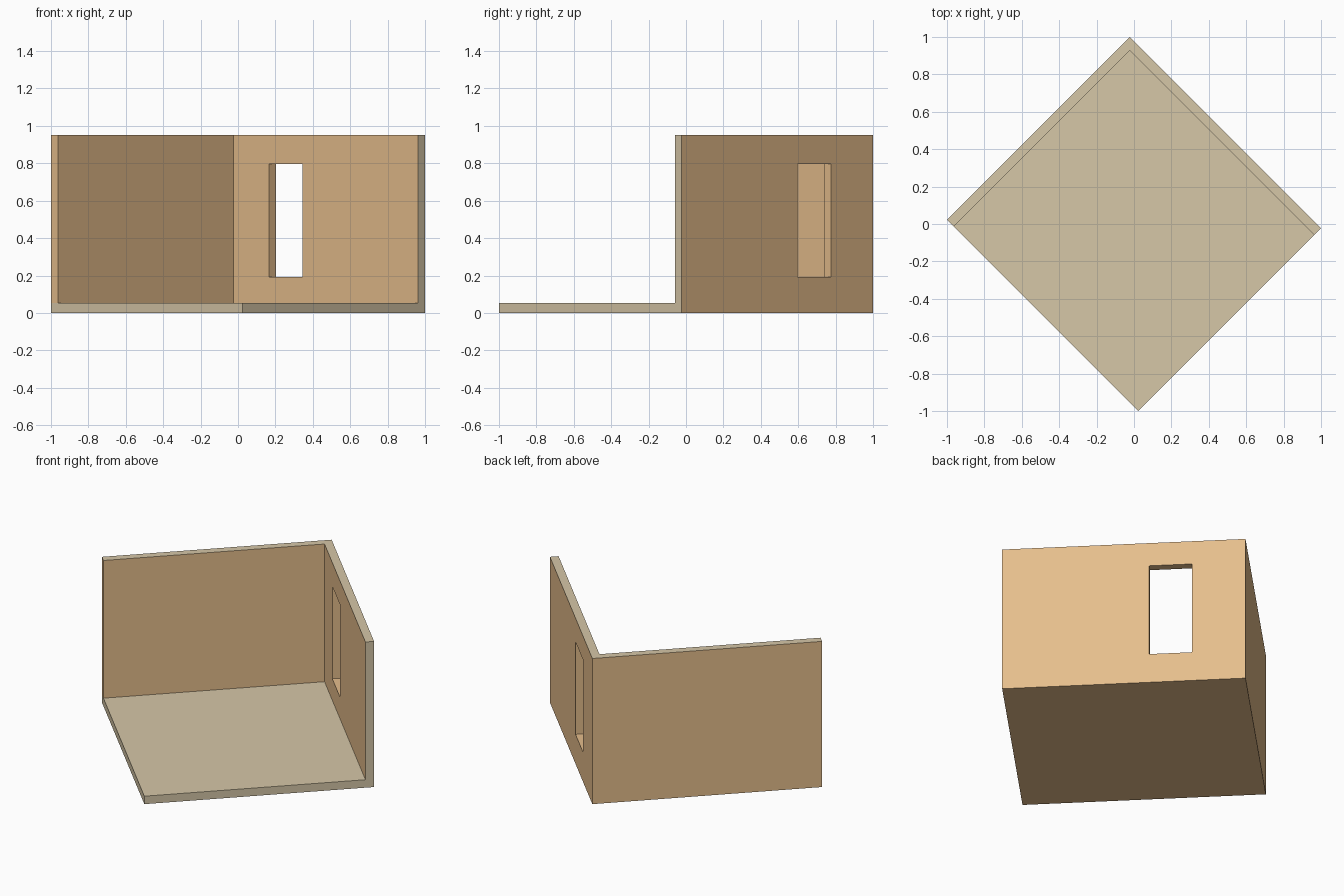
import bpy, bmesh, math

if "Cube" in bpy.data.objects:
    bpy.data.objects.remove(bpy.data.objects["Cube"])

A, B, H, T = 1.382, 1.447, 0.952, 0.052   # plan sides, height, thickness
EPS = 1e-3


def box(name, lo, hi):
    mesh = bpy.data.meshes.new(name)
    bm = bmesh.new()
    bmesh.ops.create_cube(bm, size=1)
    for v in bm.verts:
        v.co = [l if c < 0 else h for c, l, h in zip(v.co, lo, hi)]
    bm.to_mesh(mesh)
    bm.free()
    ob = bpy.data.objects.new(name, mesh)
    bpy.context.collection.objects.link(ob)
    return ob


def cut(target, cutter):
    mod = target.modifiers.new("cut", 'BOOLEAN')
    mod.operation, mod.solver, mod.object = 'DIFFERENCE', 'EXACT', cutter
    bpy.context.view_layer.objects.active = target
    bpy.ops.object.modifier_apply(modifier=mod.name)
    bpy.data.objects.remove(cutter, do_unlink=True)


def material(name, color):
    mat = bpy.data.materials.new(name)
    mat.diffuse_color = (*color, 1)
    mat.use_nodes = True
    mat.node_tree.nodes["Principled BSDF"].inputs["Base Color"].default_value = mat.diffuse_color
    return mat


# Corner room: floor and two back walls as one solid
room = box("corner_room", (-A / 2, -B / 2, 0), (A / 2, B / 2, H))
cut(room, box("interior", (-A, -B, T), (A / 2 - T, B / 2 - T, H + 1)))

# Window opening in the right-hand wall
cut(room, box("window_opening", (A / 2 - 0.2, B / 2 - 0.573, 0.193),
              (A / 2 + 0.2, B / 2 - 0.318, 0.797)))

# Tan walls; pale floor, wall tops and front edges
room.data.materials.clear()
room.data.materials.append(material("tan_wall", (0.79, 0.515, 0.263)))
room.data.materials.append(material("pale_floor", (0.67, 0.57, 0.386)))
bm = bmesh.new()
bm.from_mesh(room.data)

# Separate the left wall end from the floor edge below it
ends = [f for f in bm.faces if f.calc_center_median().x < -A / 2 + EPS]
geom = ends + list({e for f in ends for e in f.edges}) + list({v for f in ends for v in f.verts})
bmesh.ops.bisect_plane(bm, geom=geom, plane_co=(0, 0, T), plane_no=(0, 0, 1), dist=1e-5)
bm.normal_update()
for f in bm.faces:
    c, n = f.calc_center_median(), f.normal
    top = n.z > 0.9 and (abs(c.z - T) < EPS or abs(c.z - H) < EPS)
    right_end = n.y < -0.9 and c.y < -B / 2 + EPS
    floor_edge = n.x < -0.9 and c.x < -A / 2 + EPS and c.z < T
    f.material_index = int(top or right_end or floor_edge)
bm.to_mesh(room.data)
bm.free()

# Turn the corner to the back
room.rotation_euler.z = math.radians(45)
